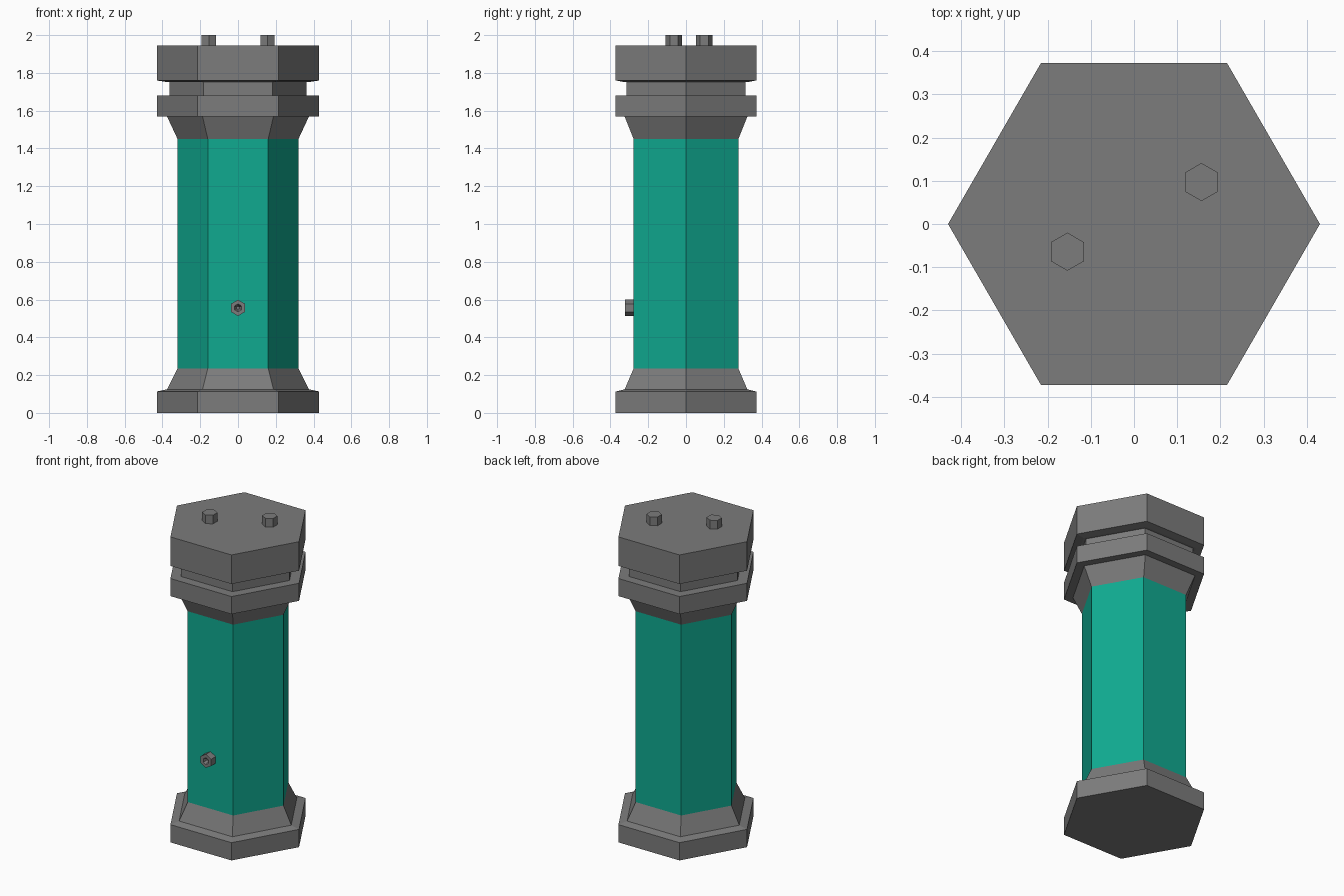
import bpy, bmesh, math
from mathutils import Matrix

if "Cube" in bpy.data.objects:
    bpy.data.objects.remove(bpy.data.objects["Cube"])


def material(name, color):
    m = bpy.data.materials.new(name)
    m.diffuse_color = (*color, 1.0)
    m.use_nodes = True
    m.node_tree.nodes["Principled BSDF"].inputs["Base Color"].default_value = m.diffuse_color
    return m


grey = material("steel_grey", (0.2, 0.2, 0.2))
green = material("teal_green", (0.005, 0.40, 0.28))


def hex_lathe(name, profile, mat, turn=0.0, matrix=Matrix()):
    """Six-sided solid from (radius, height) points, capped at both ends."""
    bm = bmesh.new()
    rings = []
    for r, z in profile:
        rings.append([bm.verts.new((r * math.cos(turn + i * math.pi / 3),
                                    r * math.sin(turn + i * math.pi / 3), z))
                      for i in range(6)])
    for a, b in zip(rings, rings[1:]):
        for i in range(6):
            j = (i + 1) % 6
            bm.faces.new((a[i], a[j], b[j], b[i]))
    bm.faces.new(rings[0][::-1])
    bm.faces.new(rings[-1])
    bmesh.ops.transform(bm, matrix=matrix, verts=bm.verts)
    mesh = bpy.data.meshes.new(name)
    bm.to_mesh(mesh)
    bm.free()
    mesh.materials.append(mat)
    obj = bpy.data.objects.new(name, mesh)
    bpy.context.collection.objects.link(obj)
    return obj


# Foot plate with its sloped shoulder and flare
hex_lathe("base", [(0.43, 0), (0.43, 0.113), (0.375, 0.125), (0.32, 0.235)], grey)

# Coloured tube
hex_lathe("body", [(0.32, 0.235), (0.32, 1.45)], green)

# Upper flare and ring
hex_lathe("collar", [(0.32, 1.45), (0.375, 1.568), (0.43, 1.568), (0.43, 1.68)], grey)

# Recessed neck and thick lid
hex_lathe("neck", [(0.363, 1.68), (0.363, 1.755)], grey)
hex_lathe("lid", [(0.38, 1.752), (0.43, 1.76), (0.43, 1.945)], grey)

# Two bolts on the lid
for i, (x, y) in enumerate([(0.156, 0.097), (-0.154, -0.064)]):
    hex_lathe(f"lid_bolt_{i + 1}", [(0.044, 1.945), (0.044, 2.0)], grey,
              math.pi / 6, Matrix.Translation((x, y, 0)))

# Hollow nut on the front face
hex_lathe("front_nut", [(0.043, 0), (0.043, 0.046), (0.021, 0.046), (0.009, 0.02)], grey,
          math.pi / 6,
          Matrix.Translation((0, -0.277, 0.556)) @ Matrix.Rotation(math.pi / 2, 4, 'X'))
